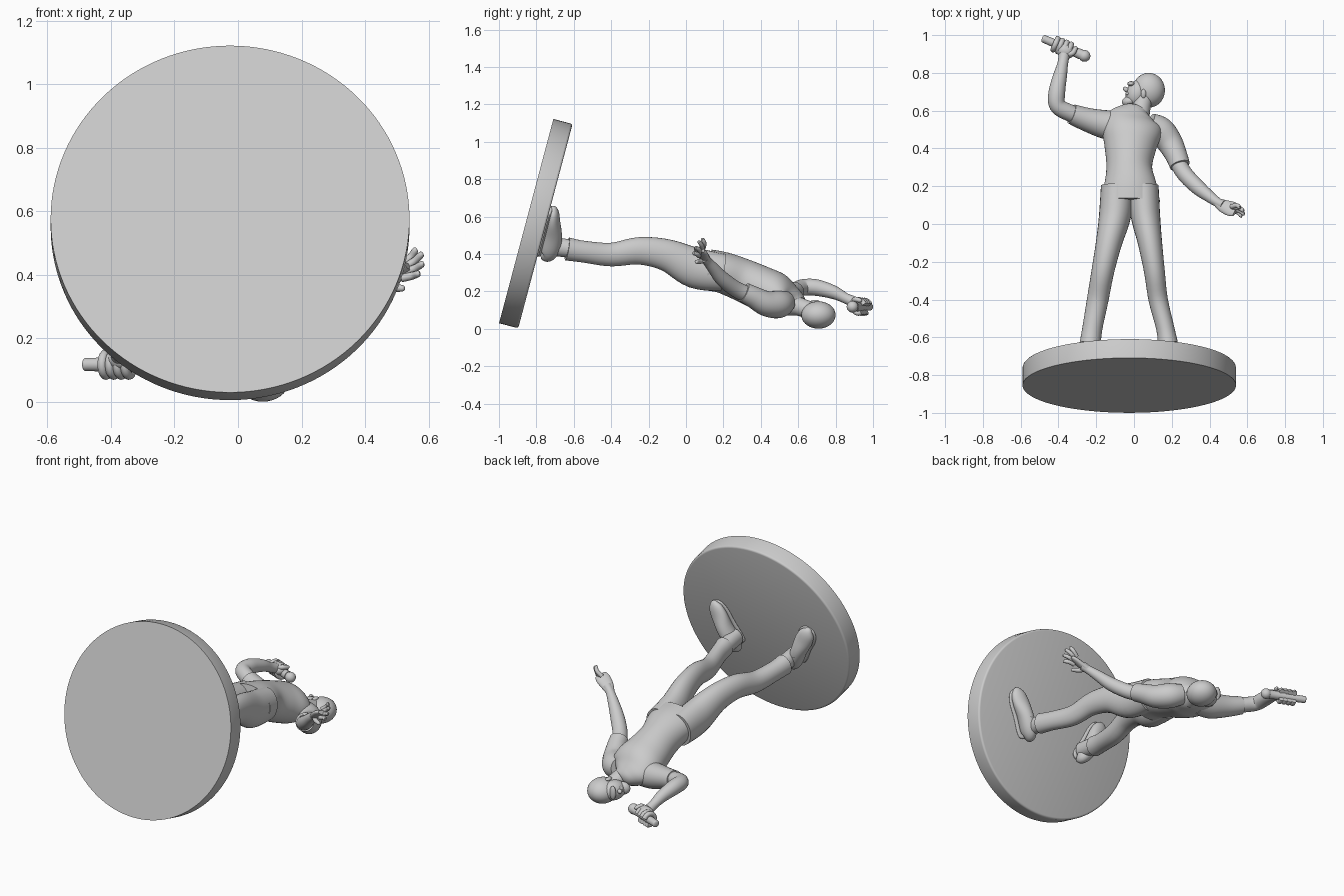
import bpy, bmesh, math
from mathutils import Vector, Matrix

if "Cube" in bpy.data.objects:
    bpy.data.objects.remove(bpy.data.objects["Cube"])


def finish(name, bm, angle=40):
    bmesh.ops.recalc_face_normals(bm, faces=bm.faces[:])
    me = bpy.data.meshes.new(name)
    bm.to_mesh(me)
    bm.free()
    ob = bpy.data.objects.new(name, me)
    bpy.context.collection.objects.link(ob)
    bpy.ops.object.select_all(action='DESELECT')
    ob.select_set(True)
    bpy.context.view_layer.objects.active = ob
    bpy.ops.object.shade_smooth_by_angle(angle=math.radians(angle))
    return ob


def catmull(p, steps):
    out = []
    for i in range(len(p) - 1):
        a, b, c, d = p[max(i - 1, 0)], p[i], p[i + 1], p[min(i + 2, len(p) - 1)]
        for s in range(steps):
            t = s / steps
            out.append([0.5 * (2 * q + (r - o) * t + (2 * o - 5 * q + 4 * r - w) * t * t
                               + (3 * q - o - 3 * r + w) * t ** 3)
                        for o, q, r, w in zip(a, b, c, d)])
    return out + [list(p[-1])]


def tube(name, pts, ref=(0, 0, 1), sides=28, steps=5):
    """Smooth loft through (x, y, z, side radius[, other radius])."""
    rings = catmull([list(p) + [p[3]] * (5 - len(p)) for p in pts], steps)
    cen = [Vector(r[:3]) for r in rings]
    bm = bmesh.new()
    rows = []
    for i, r in enumerate(rings):
        t = (cen[min(i + 1, len(cen) - 1)] - cen[max(i - 1, 0)]).normalized()
        side = t.cross(Vector(ref)).normalized()
        up = side.cross(t)
        rows.append([bm.verts.new(cen[i] + side * r[3] * math.cos(k * math.tau / sides)
                                  + up * r[4] * math.sin(k * math.tau / sides))
                     for k in range(sides)])
    for A, B in zip(rows, rows[1:]):
        for k in range(sides):
            j = (k + 1) % sides
            bm.faces.new((A[k], A[j], B[j], B[k]))
    bm.faces.new(rows[0])
    bm.faces.new(rows[-1])
    return finish(name, bm)


def ball(name, loc, rad, rot=(0, 0, 0)):
    bm = bmesh.new()
    bmesh.ops.create_uvsphere(bm, u_segments=28, v_segments=18, radius=1)
    ob = finish(name, bm)
    ob.location, ob.scale, ob.rotation_euler = loc, rad, rot
    return ob


# Tilted round base
TILT = math.radians(14.9)
N = Vector((0, math.cos(TILT), -math.sin(TILT)))   # out of the base
U = Vector((0, math.sin(TILT), math.cos(TILT)))    # along the base, toe direction
CEN = Vector((-0.025, -0.803, 0.5625))
bm = bmesh.new()
bmesh.ops.create_cone(bm, cap_ends=True, segments=128, radius1=0.565, radius2=0.565, depth=0.106)
top = [e for e in bm.edges if all(v.co.z > 0 for v in e.verts)]
bmesh.ops.bevel(bm, geom=top, offset=0.012, segments=3, affect='EDGES', profile=0.5)
base = finish("base", bm)
base.location = CEN
base.rotation_euler = (-math.pi / 2 - TILT, 0, 0)


def on_base(x, u, h):
    return tuple(CEN + Vector((x - CEN.x, 0, 0)) + U * u + N * (0.05 + h))


# Trouser legs
ZB = [(.20, .30, .10), (.05, .325, .108), (-.1, .393, .086), (-.25, .417, .073),
      (-.4, .397, .063), (-.55, .413, .058), (-.635, .427, .062)]
LEGS = {"left_leg": [(-.09, .085), (-.10, .085), (-.133, .069), (-.165, .06),
                     (-.192, .057), (-.22, .053), (-.232, .056)],
        "right_leg": [(.05, .08), (.06, .078), (.085, .064), (.108, .055),
                      (.128, .051), (.165, .048), (.18, .053)]}
for name, xa in LEGS.items():
    tube(name, [(x, y, z, a, b) for (x, a), (y, z, b) in zip(xa, ZB)])

# Shoes: ankle, upper, sole and laces
SHOE = [(-.155, .015, .02), (-.145, .036, .045), (-.11, .045, .055), (-.04, .046, .052),
        (.03, .053, .038), (.075, .046, .029), (.098, .027, .02), (.105, .008, .008)]
for side, hx, tx in (("left", -.228, -.345), ("right", .176, .30)):
    def fx(u):
        return hx + (tx - hx) * (u + .145) / .24
    tube(side + "_ankle", [(hx, -.61, .427, .045, .048), (hx, -.68, .437, .044, .05),
                           (hx, -.75, .447, .042, .05)])
    tube(side + "_shoe", [on_base(fx(u), u, b) + (a, b) for u, a, b in SHOE], ref=N)
    tube(side + "_sole", [on_base(fx(u), u, .008) + (a + .006, .012) for u, a, b in SHOE], ref=N)
    for k in range(4):
        u = -.055 + k * .024
        x, h = fx(u), .103 - k * .011
        tube(side + "_lace", [on_base(x - .028, u + .005, h - .016) + (.005,),
                              on_base(x, u, h) + (.006,),
                              on_base(x + .028, u - .005, h - .016) + (.005,)], ref=N, sides=8)

# Shirt body with sleeves and collar
tube("shirt", [(-.02, .12, .315, .158, .110), (-.02, .2, .30, .141, .110),
               (-.025, .3, .262, .121, .114), (-.02, .4, .218, .136, .118),
               (-.012, .48, .185, .155, .115), (0, .54, .155, .15, .088),
               (.015, .58, .137, .10, .065), (.03, .605, .125, .05, .045)], sides=48)
tube("left_sleeve", [(-.05, .52, .15, .075), (-.14, .525, .155, .077), (-.24, .55, .175, .064),
                     (-.33, .582, .20, .053)])
tube("right_sleeve", [(.08, .53, .145, .06), (.14, .495, .13, .073), (.19, .43, .135, .068),
                      (.225, .36, .17, .058), (.243, .31, .195, .054)])

# Arms
tube("left_arm", [(-.26, .56, .18, .045), (-.34, .588, .205, .045), (-.405, .628, .222, .044),
                  (-.408, .70, .22, .044), (-.39, .79, .195, .036), (-.377, .85, .165, .028),
                  (-.37, .895, .145, .03)])
tube("right_arm", [(.22, .35, .175, .044), (.265, .27, .21, .043), (.335, .197, .265, .040),
                   (.40, .145, .325, .031), (.445, .113, .362, .025), (.475, .098, .382, .028)])

# Open hand
tube("open_palm", [(.44, .115, .36, .024, .022), (.475, .095, .385, .036, .02),
                   (.515, .08, .412, .042, .018), (.54, .07, .425, .034, .012)],
     ref=(-.55, 0.55, .6))
TIPS = [(.562, .088, .482), (.582, .07, .468), (.585, .052, .437), (.572, .04, .405)]
for i, tip in enumerate(TIPS):
    root = Vector((.515, .092 - .008 * i, .432 - .014 * i))
    tip = Vector(tip)
    mid = (root + tip) / 2 + Vector((.006, .008, 0))
    tube("finger", [tuple(root) + (.013,), tuple(mid) + (.012,), tuple(root.lerp(tip, .93)) + (.010,),
                    tuple(tip) + (.003,)], sides=12)
tube("thumb", [(.455, .1, .365, .014), (.485, .072, .36, .013), (.518, .056, .358, .010),
               (.525, .053, .358, .003)], sides=12)

# Microphone held in the raised hand
A, B = Vector((-.487, .984, .118)), Vector((-.262, .89, .118))
D = (B - A).normalized()
prof = [(0, .008), (.006, .02), (.03, .021), (.16, .024), (.205, .026), (.225, .028)]
tube("microphone_handle", [tuple(A + D * s) + (r,) for s, r in prof])
ball("microphone_head", B, (.031, .031, .031))

# Gripping hand: palm and curled fingers around the handle
ball("grip_palm", (-.364, .917, .135), (.05, .042, .036), (0, 0, -.4))
V = Vector((0, 0, 1)).cross(D)
for k in range(4):
    c = A + D * (.078 + .026 * k)
    arc = [math.radians(a) for a in range(20, 301, 35)]
    tube("grip_finger", [tuple(c + (V * math.cos(a) + Vector((0, 0, 1)) * math.sin(a)) * .034)
                         + (.0145,) for a in arc], ref=D, sides=12, steps=3)
tube("grip_thumb", [(-.35, .9, .15, .016), (-.325, .905, .158, .014), (-.31, .93, .152, .012),
                    (-.308, .94, .147, .004)], sides=12)

# Neck and head turned toward the microphone
tube("neck", [(.025, .55, .13, .06), (.035, .60, .12, .05), (.05, .66, .10, .047),
              (.06, .70, .09, .045)])
ball("skull", (.078, .708, .074), (.086, .092, .073))
ball("face", (.015, .69, .085), (.058, .074, .058), (0, 0, -.35))
ball("beard", (-.022, .652, .093), (.043, .028, .038), (0, 0, .3))
ball("upper_lip", (-.03, .69, .098), (.016, .012, .025))
ball("nose", (-.042, .712, .10), (.018, .013, .013), (0, 0, -.6))
ball("brow", (-.015, .742, .095), (.02, .014, .042))
for s in (-1, 1):
    ball("ear", (.05, .69, .083 + s * .062), (.014, .024, .01))
